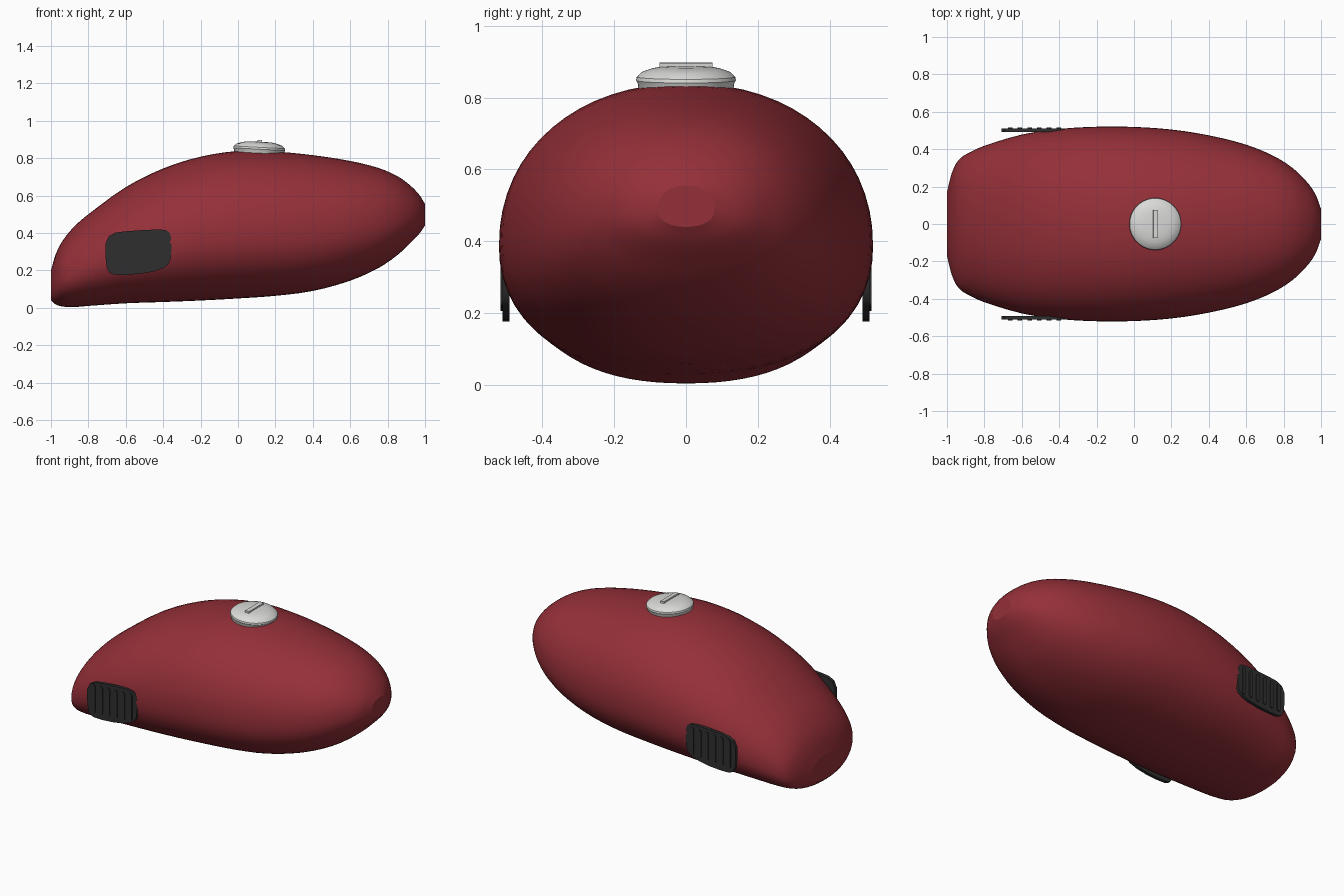
import bpy, bmesh, math
from mathutils import Matrix, Vector

if "Cube" in bpy.data.objects:
    bpy.data.objects.remove(bpy.data.objects["Cube"])


def material(name, rgb):
    m = bpy.data.materials.new(name)
    m.diffuse_color = (*rgb, 1)
    m.use_nodes = True
    m.node_tree.nodes["Principled BSDF"].inputs["Base Color"].default_value = m.diffuse_color
    return m


RED = material("deep red paint", (0.30, 0.029, 0.040))
RUBBER = material("black rubber", (0.028, 0.028, 0.028))
METAL = material("pale metal", (0.70, 0.70, 0.69))


def finish(name, bm, mat, angle=35):
    bmesh.ops.recalc_face_normals(bm, faces=bm.faces)
    me = bpy.data.meshes.new(name)
    bm.to_mesh(me)
    bm.free()
    me.materials.append(mat)
    ob = bpy.data.objects.new(name, me)
    bpy.context.collection.objects.link(ob)
    bpy.ops.object.select_all(action='DESELECT')
    ob.select_set(True)
    bpy.context.view_layer.objects.active = ob
    bpy.ops.object.shade_smooth_by_angle(angle=math.radians(angle))
    return ob


# Tank stations: x, bottom z, top z, half width
STATIONS = [
    (-1.00, .040, .200, .170), (-.975, .018, .285, .270), (-.94, .007, .355, .340),
    (-.88, .004, .430, .382), (-.80, .010, .500, .418), (-.60, .024, .645, .478),
    (-.40, .031, .745, .508), (-.20, .039, .808, .520), (0.0, .050, .838, .519),
    (.20, .064, .835, .505), (.40, .090, .816, .474), (.60, .145, .785, .424),
    (.75, .212, .748, .362), (.85, .280, .705, .298), (.92, .345, .655, .230),
    (.97, .397, .603, .160), (1.00, .440, .555, .080)]


def spline(pts, steps):
    """Catmull-Rom resampling of the stations."""
    pts = [Vector(p) for p in pts]
    out = []
    for i in range(len(pts) - 1):
        a, b = pts[i], pts[i + 1]
        p, n = pts[max(i - 1, 0)], pts[min(i + 2, len(pts) - 1)]
        ma = (b - p) * ((b[0] - a[0]) / (b[0] - p[0]))
        mb = (n - a) * ((b[0] - a[0]) / (n[0] - a[0]))
        for s in range(steps):
            t = s / steps
            out.append(a * (2*t**3 - 3*t*t + 1) + ma * (t**3 - 2*t*t + t)
                       + b * (3*t*t - 2*t**3) + mb * (t**3 - t*t))
    return out + [pts[-1]]


# Tank body: rounded cross-sections lofted along x
bm = bmesh.new()
rings, N = [], 64
for x, lo, hi, w in spline(STATIONS, 3):
    mid = lo + (hi - lo) * 0.44
    ring = []
    for k in range(N):
        a = 2 * math.pi * k / N
        c, s = math.cos(a), math.sin(a)
        e = 2 / 2.12 if s > 0 else 2 / 2.2
        y = w * math.copysign(abs(c) ** e, c)
        z = mid + math.copysign(abs(s) ** e, s) * (hi - mid if s > 0 else mid - lo)
        ring.append(bm.verts.new((x, y, z)))
    rings.append(ring)
for r, q in zip(rings, rings[1:]):
    for k in range(N):
        bm.faces.new((r[k], r[(k + 1) % N], q[(k + 1) % N], q[k]))
bm.faces.new(rings[0])
bm.faces.new(rings[-1])
tank = finish("tank_body", bm, RED, 50)
for p in tank.data.polygons:          # flat mounting ends
    if len(p.vertices) > 4:
        p.use_smooth = False


def prism(bm, outline, y0, y1):
    """Extrude an x-z outline between two y depths."""
    a = [bm.verts.new((x, y0, z)) for x, z in outline]
    b = [bm.verts.new((x, y1, z)) for x, z in outline]
    n = len(a)
    bm.faces.new(a)
    bm.faces.new(b[::-1])
    for i in range(n):
        bm.faces.new((a[i], b[i], b[(i + 1) % n], a[(i + 1) % n]))


def capsule(x, z0, z1, r):
    pts = []
    for zc, start in ((z1 - r, 0), (z0 + r, math.pi)):
        for i in range(9):
            a = start + math.pi * i / 8
            pts.append((x + r * math.cos(a), zc + r * math.sin(a)))
    return pts


# Knee pads with upright ribs, one on each side
PAD = [(-.708, .345), (-.708, .27), (-.702, .215), (-.688, .188), (-.66, .177),
       (-.60, .176), (-.52, .182), (-.45, .194), (-.40, .212), (-.372, .232),
       (-.36, .26), (-.355, .32), (-.358, .375), (-.366, .402), (-.385, .415),
       (-.42, .419), (-.50, .416), (-.60, .409), (-.655, .402), (-.69, .384)]
for side, label in ((-1, "front"), (1, "back")):
    bm = bmesh.new()
    prism(bm, PAD, side * .491, side * .511)
    finish(f"knee_pad_{label}", bm, RUBBER)
    bm = bmesh.new()
    for i in range(6):
        x = -.662 + i * .052
        prism(bm, capsule(x, .205 + i * .003, .388 + i * .002, .0125),
              side * .505, side * .517)
    finish(f"knee_pad_ribs_{label}", bm, RUBBER)

# Filler cap: revolved profile, tilted slightly with the tank top
TILT = Matrix.Translation((.113, 0, .838)) @ Matrix.Rotation(math.radians(3), 4, 'Y')
PROFILE = [(.130, -.03), (.134, 0), (.139, .010), (.137, .020), (.122, .034),
           (.095, .043), (.070, .048), (.035, .050)]
bm = bmesh.new()
rings = [[bm.verts.new((r * math.cos(2 * math.pi * k / 48),
                        r * math.sin(2 * math.pi * k / 48), z)) for k in range(48)]
         for r, z in PROFILE]
for r, q in zip(rings, rings[1:]):
    for k in range(48):
        bm.faces.new((r[k], r[(k + 1) % 48], q[(k + 1) % 48], q[k]))
bm.faces.new(rings[0])
bm.faces.new(rings[-1])
bm.transform(TILT)
finish("filler_cap", bm, METAL)

# Grip bar across the cap
bm = bmesh.new()
bmesh.ops.create_cube(bm, size=1)
bm.transform(TILT @ Matrix.Translation((0, 0, .051)) @ Matrix.Diagonal((.026, .148, .016, 1)))
finish("cap_grip_bar", bm, METAL)
